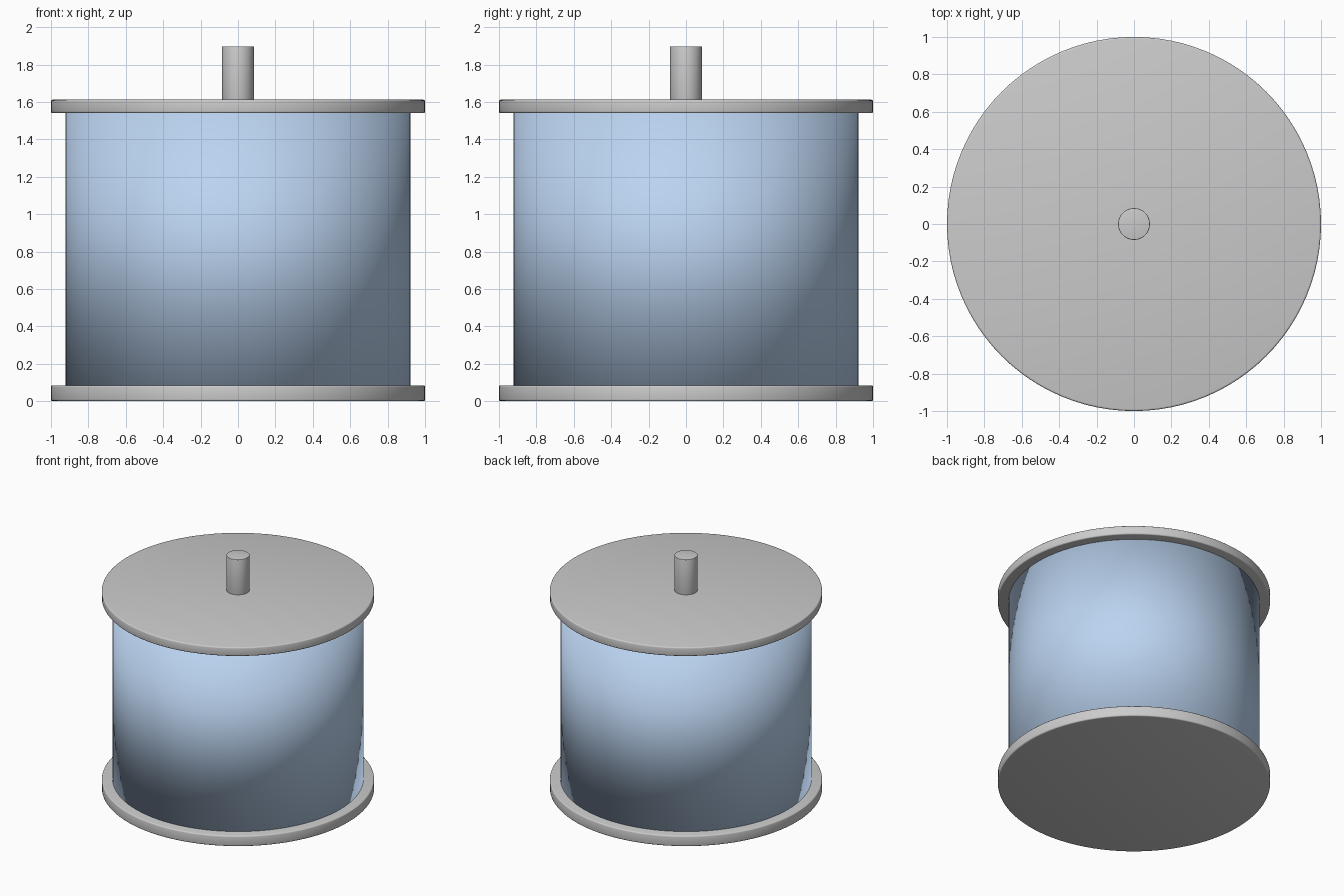
import bpy, math

if "Cube" in bpy.data.objects:
    bpy.data.objects.remove(bpy.data.objects["Cube"])

SIDES = 96


def cylinder(name, radius, z0, z1, bevel=0.0):
    """Upright cylinder between two heights, optionally with rounded rims."""
    bpy.ops.mesh.primitive_cylinder_add(
        vertices=SIDES, radius=radius, depth=z1 - z0, location=(0, 0, (z0 + z1) / 2))
    obj = bpy.context.object
    obj.name = obj.data.name = name
    if bevel:
        mod = obj.modifiers.new("rounded_rim", 'BEVEL')
        mod.width = bevel
        mod.segments = 3
        mod.limit_method = 'ANGLE'
        mod.angle_limit = math.radians(40)
        bpy.ops.object.modifier_apply(modifier=mod.name)
        bpy.ops.object.shade_smooth_by_angle(angle=math.radians(35))
    else:
        bpy.ops.object.shade_smooth()
    return obj


# Round plates above and below the drum
cylinder("base_plate", 1.0, 0.0, 0.085, 0.01)
cylinder("top_plate", 1.0, 1.54, 1.612, 0.01)

# Blue drum, smooth shaded all over, with its ends tucked into the plates
drum = cylinder("drum_body", 0.922, 0.075, 1.55)
blue = bpy.data.materials.new("drum_blue")
blue.diffuse_color = (0.5, 0.66, 0.88, 1.0)
blue.use_nodes = True
blue.node_tree.nodes["Principled BSDF"].inputs["Base Color"].default_value = blue.diffuse_color
drum.data.materials.append(blue)

# Central shaft
cylinder("shaft", 0.085, 1.60, 1.897, 0.004)
